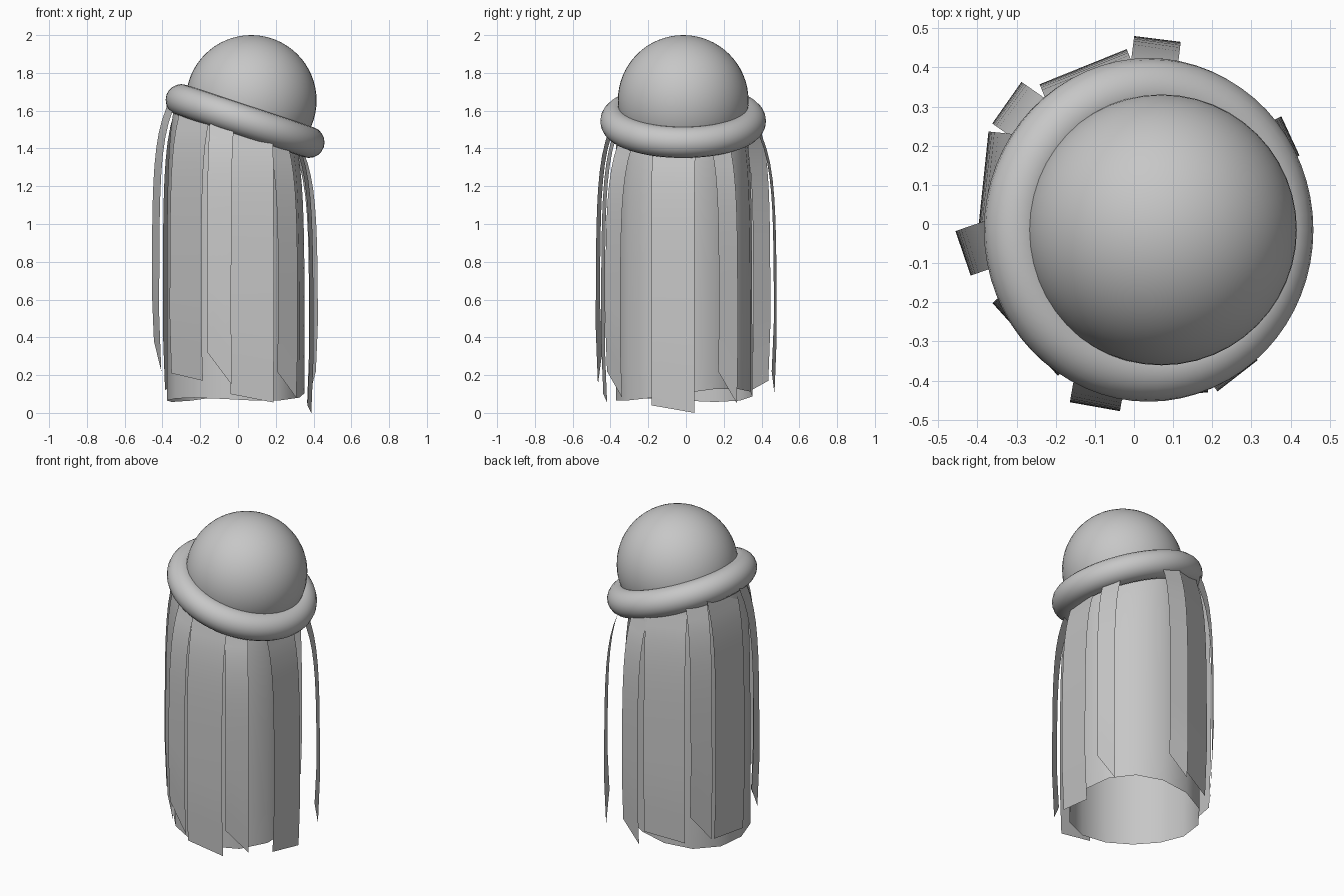
import bpy, bmesh, math
from mathutils import Vector

if "Cube" in bpy.data.objects:
    bpy.data.objects.remove(bpy.data.objects["Cube"])

mat = bpy.data.materials.new("plain grey")
mat.diffuse_color = (0.57, 0.57, 0.57, 1)
mat.use_nodes = True
mat.node_tree.nodes["Principled BSDF"].inputs["Base Color"].default_value = mat.diffuse_color

TILT = math.radians(18.4)
RING = Vector((0.0375, -0.015, 1.545))


def ring_z(x):
    """Height of the tilted ring plane at x."""
    return RING.z - math.tan(TILT) * (x - RING.x)


def finish(ob, angle=40):
    ob.data.materials.clear()
    ob.data.materials.append(mat)
    bpy.ops.object.select_all(action='DESELECT')
    ob.select_set(True)
    bpy.context.view_layer.objects.active = ob
    bpy.ops.object.shade_smooth_by_angle(angle=math.radians(angle))


def grid_object(name, rows, closed=False):
    """Skin a list of point rows into a sheet or an open tube."""
    bm = bmesh.new()
    vs = [[bm.verts.new(p) for p in r] for r in rows]
    n = len(rows[0])
    for a, b in zip(vs, vs[1:]):
        for i in range(n if closed else n - 1):
            j = (i + 1) % n
            bm.faces.new((a[i], b[i], b[j], a[j]))
    me = bpy.data.meshes.new(name)
    bm.to_mesh(me)
    bm.free()
    ob = bpy.data.objects.new(name, me)
    bpy.context.collection.objects.link(ob)
    finish(ob)


# Dome
bpy.ops.mesh.primitive_uv_sphere_add(segments=48, ring_count=32, radius=0.346,
                                     location=(0.07, -0.015, 1.654))
bpy.context.object.name = "dome"
finish(bpy.context.object)

# Tilted rim ring
bpy.ops.mesh.primitive_torus_add(major_radius=0.356, minor_radius=0.083,
                                 major_segments=64, minor_segments=20,
                                 location=RING, rotation=(0, TILT, 0))
bpy.context.object.name = "rim_ring"
finish(bpy.context.object)

# Inner skirt: open tube with an uneven hem
SEG = 14
rows = []
for k in range(13):
    t = (k / 12) ** 1.6
    row = []
    for i in range(SEG):
        a = 2 * math.pi * i / SEG
        c, s = math.cos(a), math.sin(a)
        top = ring_z(0.33 * c)
        hem = 0.085 + 0.02 * c + 0.015 * s + 0.02 * math.sin(2 * a)
        z = top + (hem - top) * t
        r = 0.365 - 0.012 * math.sin(2 * a) - 0.05 * math.exp(-(top - z) / 0.2)
        row.append((-0.012 + r * c, -0.01 + r * s, z))
    rows.append(row)
grid_object("inner_skirt", rows, True)

# Hanging strips: middle x, y, facing angle, width, hem height at both edges
STRIPS = [
    (0.06, 0.473, 83, 0.12, 0.22, 0.10),
    (-0.13, 0.402, 112, 0.24, 0.17, 0.12),
    (-0.325, 0.31, 145, 0.13, 0.30, 0.14),
    (-0.385, 0.112, 174, 0.25, 0.14, 0.12),
    (-0.437, -0.075, 199, 0.12, 0.38, 0.22),
    (-0.278, -0.295, 222, 0.25, 0.21, 0.17),
    (-0.10, -0.467, 260, 0.13, 0.32, 0.15),
    (0.075, -0.44, 275, 0.23, 0.10, 0.055),
    (0.265, -0.388, 308, 0.13, 0.22, 0.08),
    (0.39, -0.07, 355, 0.23, 0.04, 0.0),
    (0.40, 0.225, 25, 0.11, 0.22, 0.05),
]
for n, (x, y, deg, w, z0, z1) in enumerate(STRIPS):
    a = math.radians(deg)
    out = Vector((math.cos(a), math.sin(a), 0))
    side = Vector((-out.y, out.x, 0))
    bulge = 0.09 if w < 0.15 else 0.07
    rows = []
    for k in range(15):
        t = (k / 14) ** 1.5
        row = []
        for j in range(5):
            u = j / 4
            off = (u - 0.5) * w
            top = ring_z(x * 0.85)
            hem = z0 + (z1 - z0) * u
            z = top + (hem - top) * t
            drop = -bulge * math.exp(-max(0, top - 0.05 - z) / 0.18)
            curl = -0.012 * max(0, t - 0.8) / 0.2
            row.append(Vector((x, y, z)) + side * off + out * (drop + curl))
        rows.append(row)
    grid_object(f"hanging_strip_{n + 1}", rows)
